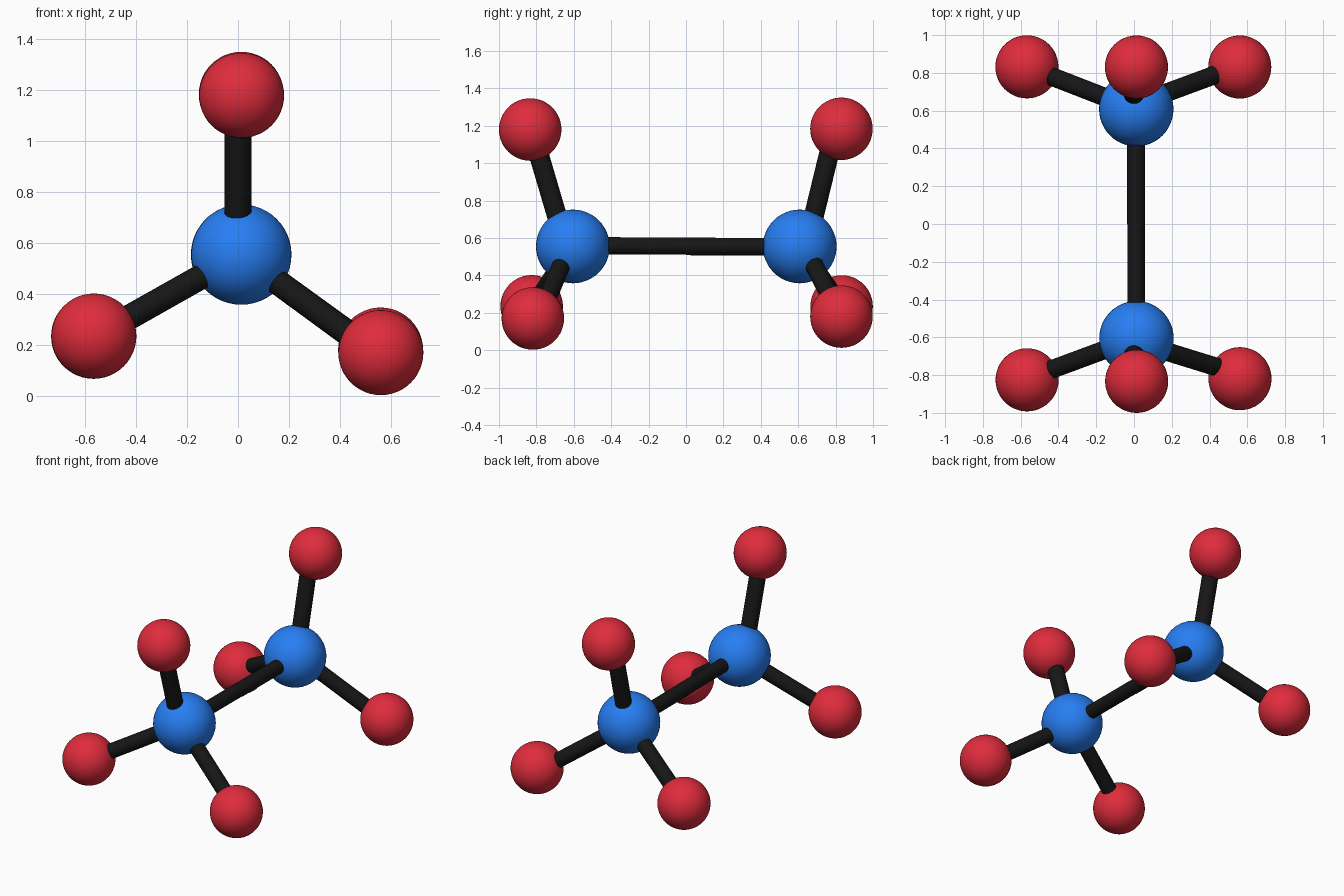
import bpy
from mathutils import Vector

if "Cube" in bpy.data.objects:
    bpy.data.objects.remove(bpy.data.objects["Cube"])


def material(name, rgb):
    m = bpy.data.materials.new(name)
    m.diffuse_color = (*rgb, 1)
    m.use_nodes = True
    m.node_tree.nodes["Principled BSDF"].inputs["Base Color"].default_value = m.diffuse_color
    return m


BLUE = material("blue", (0.02, 0.21, 0.90))
RED = material("red", (0.74, 0.025, 0.045))
BLACK = material("black", (0.008, 0.008, 0.008))


def finish(name, mat):
    ob = bpy.context.object
    ob.name = name
    ob.data.materials.append(mat)
    bpy.ops.object.shade_smooth_by_angle()


def ball(name, pos, radius, mat):
    bpy.ops.mesh.primitive_uv_sphere_add(segments=48, ring_count=24, radius=radius, location=pos)
    finish(name, mat)


def rod(name, a, b, radius=0.048):
    a, b = Vector(a), Vector(b)
    d = b - a
    bpy.ops.mesh.primitive_cylinder_add(vertices=32, radius=radius, depth=d.length,
                                        location=(a + b) / 2,
                                        rotation=d.to_track_quat('Z', 'Y').to_euler())
    finish(name, BLACK)


# per end: large ball, then (small ball centre, rod start, rod end)
ends = {
    "front": ((0.013, -0.605, 0.555), {
        "top": ((0.014, -0.833, 1.18), (0.0, -0.642, 0.555), (0.0, -0.826, 1.18)),
        "left": ((-0.566, -0.825, 0.235), (0.01, -0.605, 0.555), (-0.566, -0.818, 0.23)),
        "right": ((0.561, -0.819, 0.17), (0.01, -0.625, 0.553), (0.56, -0.795, 0.15))}),
    "back": ((0.012, 0.608, 0.555), {
        "top": ((0.013, 0.831, 1.184), (0.0, 0.644, 0.555), (0.0, 0.797, 1.184)),
        "left": ((-0.567, 0.832, 0.234), (0.01, 0.608, 0.555), (-0.567, 0.832, 0.23)),
        "right": ((0.56, 0.831, 0.18), (0.01, 0.635, 0.553), (0.56, 0.838, 0.155))}),
}
for end, (centre, arms) in ends.items():
    ball(f"{end}_large_ball", centre, 0.197, BLUE)
    for arm, (pos, start, stop) in arms.items():
        ball(f"{end}_{arm}_small_ball", pos, 0.167, RED)
        rod(f"{end}_{arm}_rod", start, stop, 0.053 if arm == "top" else 0.049)

# centre link in two halves with a slight step
rod("front_link_rod", (0.011, -0.605, 0.559), (0.011, 0.0, 0.557), 0.046)
rod("back_link_rod", (0.011, 0.0, 0.555), (0.011, 0.608, 0.553), 0.047)
